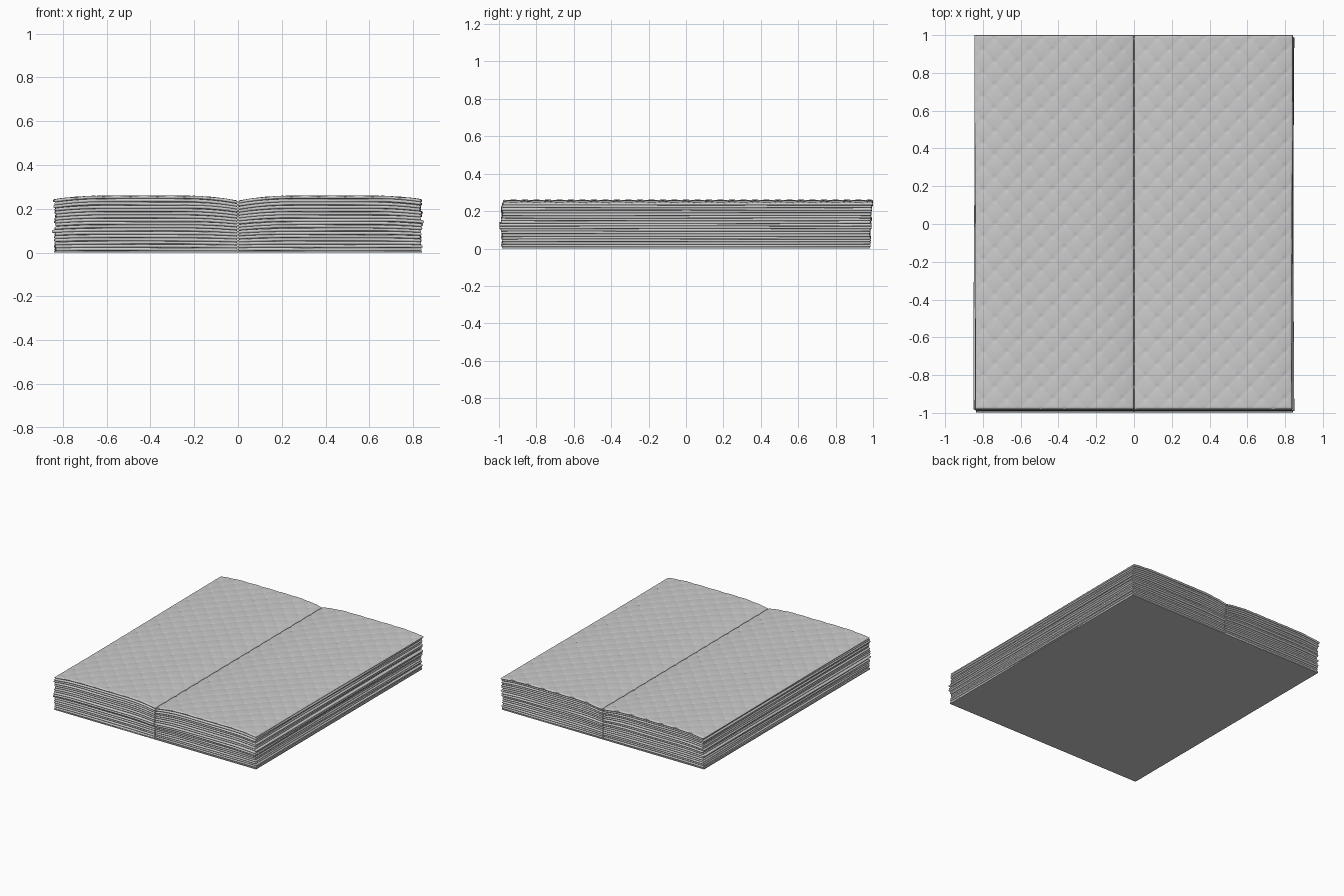
import bpy, bmesh, math, random

if "Cube" in bpy.data.objects:
    bpy.data.objects.remove(bpy.data.objects["Cube"])

random.seed(4)
LAYERS = 17
BASE = 0.008          # flat bottom sheet
TOP = 0.261
STEP = (TOP - BASE) / LAYERS
QUILT = 0.123         # spacing of the stitched dimples


def sag(x):
    """Stack height factor: dips at the middle crease and the outer edges."""
    ax = abs(x)
    mid = max(0.0, 1 - ax / 0.24) ** 2
    out = max(0.0, (ax - 0.62) / 0.22) ** 2
    return 1 - 0.09 * mid - 0.065 * min(out, 1.1)


def quilt(x, y):
    """Soft diamond pillows with a pinched dimple at each lattice point."""
    a, b = (x + y) / QUILT, (x - y) / QUILT
    pillow = math.sqrt(abs(math.sin(math.pi * a) * math.sin(math.pi * b)))
    da, db = a - round(a), b - round(b)
    r2 = (da * da + db * db) * QUILT * QUILT / 2
    return -0.0025 * (1 - pillow) - 0.005 * math.exp(-r2 / 0.00007)


def stations(lo, hi, n, r):
    """Sample positions, packed near both ends for the rounded rim."""
    rim = [0, 0.15 * r, 0.5 * r, r]
    inner = [lo + r + (hi - lo - 2 * r) * i / n for i in range(1, n)]
    return [lo + d for d in rim] + inner + [hi - d for d in reversed(rim)]


def rim_factor(d, r):
    return 1.0 if d >= r else math.sqrt(max(0.0, 1 - (1 - d / r) ** 2))


def sheet(name, side, z0, z1, width, y0, y1, nx, ny, quilted=False):
    """One folded half sheet: a thin cushion that follows the stack's sag."""
    r = (z1 - z0) * 0.5
    xs = stations(0.001, width, nx, r)
    ys = stations(y0, y1, ny, r)
    ph, ph2 = random.uniform(0, 6), random.uniform(0, 6)
    bm = bmesh.new()
    grids = []
    for up in (1, -1):
        rows = []
        for x in xs:
            row = []
            for y in ys:
                f = min(rim_factor(min(x - xs[0], width - x), r),
                        rim_factor(min(y - y0, y1 - y), r))
                wave = 0.0012 * math.sin(3 * y + ph) * math.sin(7 * x + ph2)
                z = (z0 + z1) / 2 * sag(x) + up * f * r * 0.98
                if not quilted:
                    z += wave
                elif up > 0:
                    z += quilt(side * x, y) * f
                xx = x + 0.003 * math.sin(2.2 * y + ph) * max(0, x - 0.6) / 0.24
                row.append(bm.verts.new((side * xx, y, z)))
            rows.append(row)
        grids.append(rows)
    for rows in grids:
        for i in range(len(xs) - 1):
            for j in range(len(ys) - 1):
                bm.faces.new((rows[i][j], rows[i + 1][j],
                              rows[i + 1][j + 1], rows[i][j + 1]))
    # join the upper and lower skins along the rim
    bmesh.ops.remove_doubles(bm, verts=bm.verts, dist=0.00002)
    bmesh.ops.recalc_face_normals(bm, faces=bm.faces)
    me = bpy.data.meshes.new(name)
    bm.to_mesh(me)
    bm.free()
    me.shade_smooth()
    ob = bpy.data.objects.new(name, me)
    bpy.context.collection.objects.link(ob)


# flat sheet at the bottom of the stack
bpy.ops.mesh.primitive_cube_add(size=1, location=(0, 0, BASE / 2))
base = bpy.context.object
base.name = "bottom_sheet"
base.scale = (1.68, 1.97, BASE)

# inner folded sheets, with slightly uneven edges
for i in range(LAYERS - 1):
    z0 = BASE + i * STEP
    t = i / LAYERS
    for side, tag in ((-1, "left"), (1, "right")):
        width = 0.838 + random.uniform(-0.005, 0.004)
        if (side, i) in ((-1, 6), (1, 9)):      # the two sheets that stick out
            width = 0.847
        front = -0.985 + random.uniform(-0.005, 0.004)
        if i in (7, 8):
            front = -0.998
        back = 0.985 + 0.008 * t + random.uniform(-0.004, 0.004)
        sheet(f"folded_sheet_{tag}_{i + 1}", side, z0, z0 + STEP,
              width, front, back, 22, 16)

# quilted top sheets
for side, tag in ((-1, "left"), (1, "right")):
    sheet(f"quilted_top_sheet_{tag}", side, TOP - STEP, TOP,
          0.842 if side < 0 else 0.838, -0.978, 1.0, 92, 210, True)
